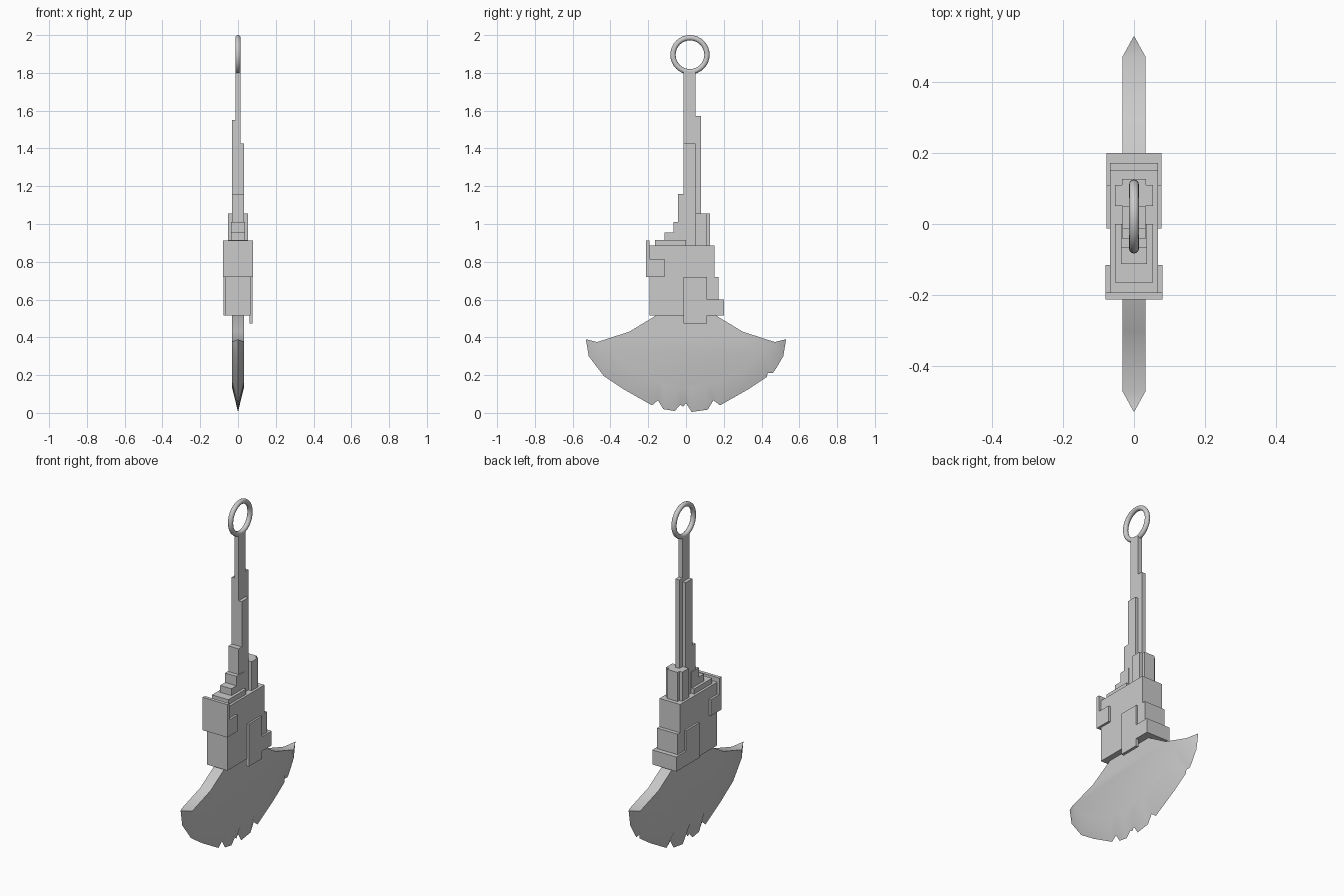
import bpy, bmesh, math

if "Cube" in bpy.data.objects:
    bpy.data.objects.remove(bpy.data.objects["Cube"])


def box(name, x0, x1, y0, y1, z0, z1):
    bm = bmesh.new()
    bmesh.ops.create_cube(bm, size=1)
    for v in bm.verts:
        v.co = ((x0 + x1) / 2 + v.co.x * (x1 - x0),
                (y0 + y1) / 2 + v.co.y * (y1 - y0),
                (z0 + z1) / 2 + v.co.z * (z1 - z0))
    me = bpy.data.meshes.new(name)
    bm.to_mesh(me)
    bm.free()
    ob = bpy.data.objects.new(name, me)
    bpy.context.collection.objects.link(ob)
    return ob


def smooth(ob, angle):
    bpy.ops.object.select_all(action='DESELECT')
    ob.select_set(True)
    bpy.context.view_layer.objects.active = ob
    bpy.ops.object.shade_smooth_by_angle(angle=math.radians(angle))


# Blade: chipped cutting edge on x = 0, bevelled out to two flat sides
T = 0.033
edge = [(.53, .39), (.515, .30), (.475, .232), (.458, .21), (.432, .212), (.428, .19),
        (.33, .125), (.18, .04), (.145, .067), (.115, .017), (.03, .005), (0, .052),
        (-.015, .033), (-.03, .043), (-.06, .01), (-.12, .02), (-.148, .067),
        (-.18, .04), (-.33, .125), (-.435, .195), (-.515, .30), (-.53, .39)]
back = [(-.30, .43), (-.16, .515), (.16, .515), (.30, .43)]
bm = bmesh.new()
rim = [bm.verts.new((0, y, z)) for y, z in edge]
sides = []
for x in (T, -T):
    low = [bm.verts.new((x, y * .887, .14 + .235 * (y / .53) ** 2)) for y, z in edge]
    top = [bm.verts.new((x, y, z)) for y, z in back]
    bm.faces.new(low + top)
    for i in range(len(edge) - 1):
        bm.faces.new((rim[i], rim[i + 1], low[i + 1], low[i]))
    sides.append((low, top))
(la, ta), (lb, tb) = sides
ca, cb = [la[-1]] + ta + [la[0]], [lb[-1]] + tb + [lb[0]]
for i in range(len(ca) - 1):
    bm.faces.new((ca[i], ca[i + 1], cb[i + 1], cb[i]))
for i in (0, -1):
    bm.faces.new((rim[i], la[i], lb[i]))
bmesh.ops.recalc_face_normals(bm, faces=bm.faces)
me = bpy.data.meshes.new("blade")
bm.to_mesh(me)
bm.free()
blade = bpy.data.objects.new("blade", me)
bpy.context.collection.objects.link(blade)
smooth(blade, 35)

# Head block with rear steps
box("head_block", -.067, .067, -.193, .15, .515, .885)
box("rear_step_upper", -.067, .067, .10, .172, .515, .72)
box("rear_step_lower", -.078, .078, .105, .2, .515, .60)

# Side plates
box("side_plate_right", .06, .078, -.012, .11, .472, .72)
box("side_plate_left", -.078, -.06, -.012, .11, .515, .72)

# Front cap wrapping round the block
box("front_cap", -.08, .08, -.213, -.193, .72, .912)
for s, n in ((1, "right"), (-1, "left")):
    x = sorted((s * .06, s * .08))
    box("front_cap_tab_" + n, x[0], x[1], -.194, -.115, .72, .815)

# Stair steps rising to the handle
for i, (w, y, z) in enumerate([(.053, -.165, .915), (.037, -.113, .955),
                               (.037, -.067, 1.01), (.033, -.042, 1.16)]):
    box(f"stair_{i + 1}", -w, w, y, 0, .87, z)

# Rear tower
box("rear_tower", -.053, .053, .05, .11, .87, 1.055)
box("rear_tower_back", -.034, .034, .10, .127, .87, 1.055)

# Handle with reinforcing strips
box("handle", -.013, .013, -.012, .05, .87, 1.81)
box("handle_strip_right", .01, .033, -.012, .05, .87, 1.425)
box("handle_strip_left", -.033, -.01, -.012, .05, .87, 1.55)
box("handle_strip_back", -.013, .013, .045, .08, .87, 1.572)

# Ring at the end of the handle
bpy.ops.mesh.primitive_torus_add(major_segments=32, minor_segments=12,
                                 major_radius=.09, minor_radius=.014,
                                 location=(0, .021, 1.896),
                                 rotation=(0, math.pi / 2, 0))
ring = bpy.context.object
ring.name = "end_ring"
smooth(ring, 40)
